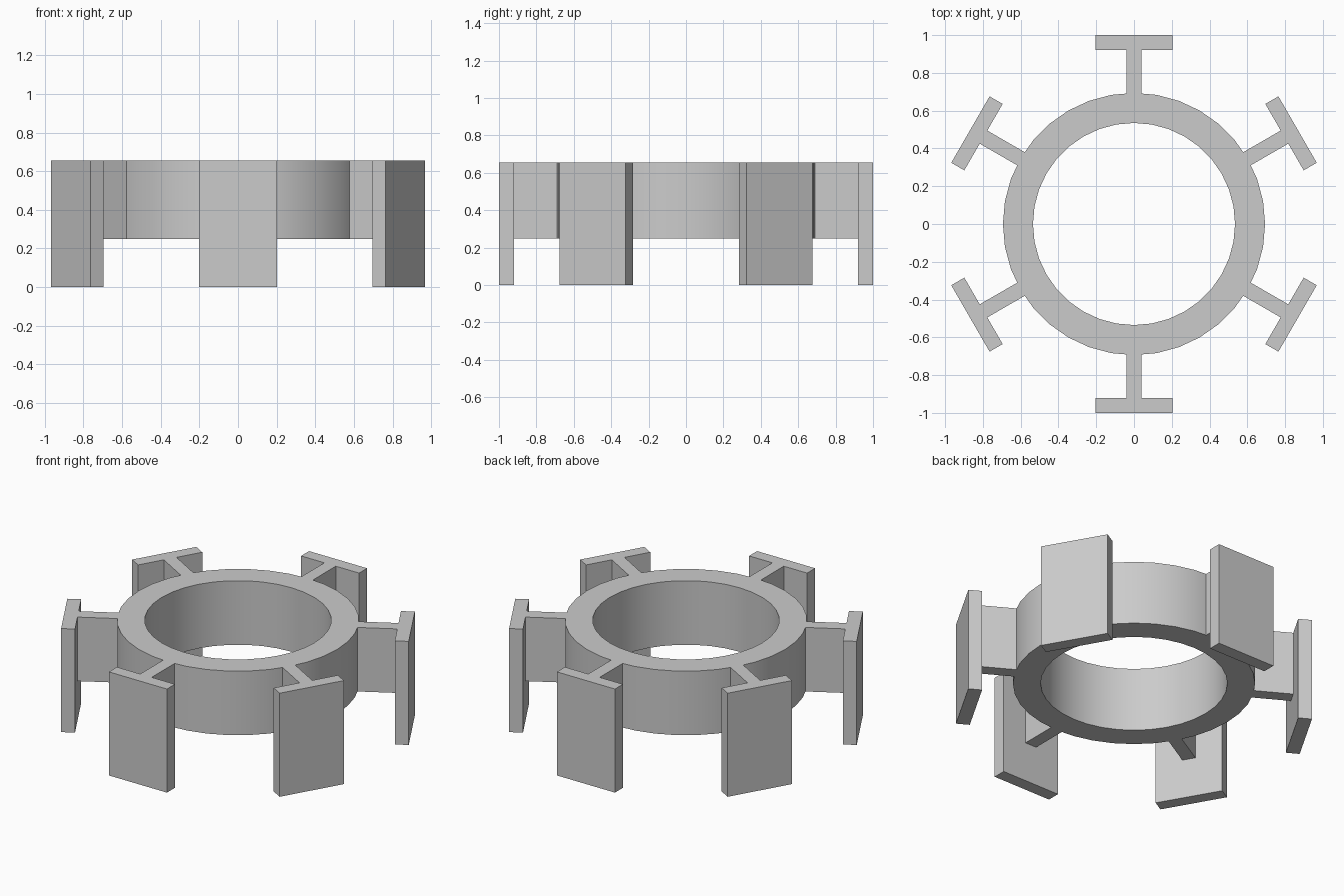
import bpy
import bmesh
import math
from mathutils import Matrix, Vector

cube = bpy.data.objects.get("Cube")
if cube:
    bpy.data.objects.remove(cube, do_unlink=True)

TOP, RING_BOTTOM = 0.655, 0.25
OUTER, INNER, SEGMENTS = 0.694, 0.535, 36
ARMS = 6

grey = bpy.data.materials.new("plain grey")
grey.use_nodes = True
colour = (0.6, 0.6, 0.6, 1)
grey.diffuse_color = colour
grey.node_tree.nodes["Principled BSDF"].inputs["Base Color"].default_value = colour


def add_object(name, bm):
    bmesh.ops.recalc_face_normals(bm, faces=bm.faces)
    mesh = bpy.data.meshes.new(name)
    bm.to_mesh(mesh)
    bm.free()
    mesh.materials.append(grey)
    obj = bpy.data.objects.new(name, mesh)
    bpy.context.collection.objects.link(obj)
    return obj


def add_box(name, low, high, angle):
    """Box between two corners, turned about the vertical axis."""
    low, high = Vector(low), Vector(high)
    bm = bmesh.new()
    bmesh.ops.create_cube(bm, size=1)
    bmesh.ops.scale(bm, vec=high - low, verts=bm.verts)
    bmesh.ops.translate(bm, vec=(low + high) / 2, verts=bm.verts)
    bmesh.ops.rotate(bm, matrix=Matrix.Rotation(angle, 3, "Z"), verts=bm.verts)
    return add_object(name, bm)


# Central ring: a rectangular section spun round the vertical axis
bm = bmesh.new()
section = [(INNER, RING_BOTTOM), (OUTER, RING_BOTTOM), (OUTER, TOP), (INNER, TOP)]
corners = [bm.verts.new((r, 0, z)) for r, z in section]
edges = [bm.edges.new((corners[i], corners[i - 1])) for i in range(len(corners))]
bmesh.ops.spin(bm, geom=corners + edges, axis=(0, 0, 1), cent=(0, 0, 0),
               angle=math.tau, steps=SEGMENTS, use_merge=True)
bmesh.ops.remove_doubles(bm, verts=bm.verts, dist=0.0001)
ring = add_object("ring", bm)
bpy.context.view_layer.objects.active = ring
ring.select_set(True)
bpy.ops.object.shade_smooth_by_angle(angle=math.radians(30))

# Six arms, each a thin spoke ending in a tall flat plate
for i in range(ARMS):
    turn = i * math.tau / ARMS
    add_box(f"spoke_{i + 1}", (-0.04, 0.68, RING_BOTTOM), (0.04, 0.92, TOP), turn)
    add_box(f"end_plate_{i + 1}", (-0.203, 0.92, 0), (0.203, 1, TOP), turn)
